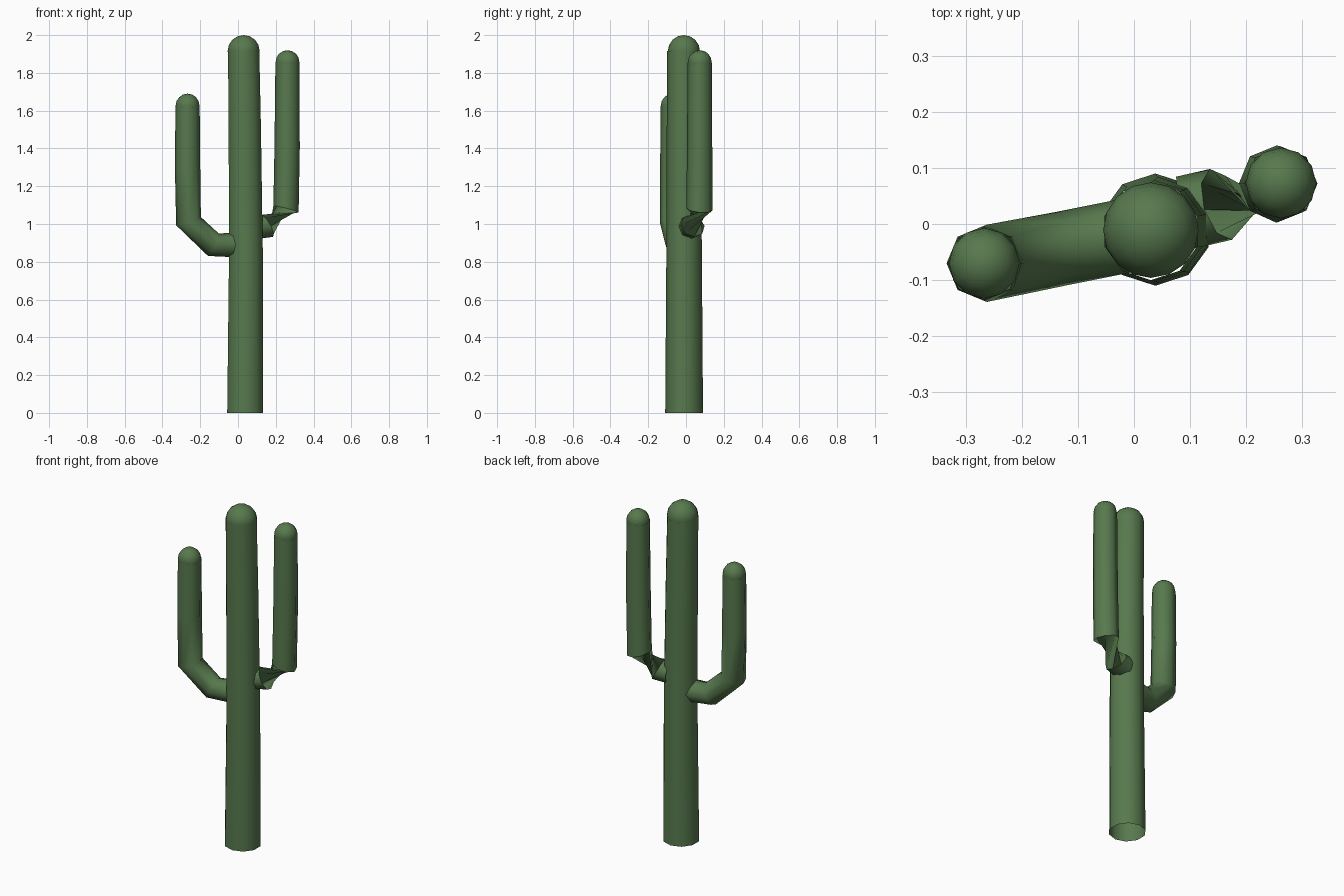
import bpy, bmesh, math
from mathutils import Vector

if "Cube" in bpy.data.objects:
    bpy.data.objects.remove(bpy.data.objects["Cube"])

green = bpy.data.materials.new("cactus_green")
green.diffuse_color = (0.095, 0.19, 0.075, 1)
green.use_nodes = True
green.node_tree.nodes["Principled BSDF"].inputs["Base Color"].default_value = green.diffuse_color


def finish(bm, name, angle):
    me = bpy.data.meshes.new(name)
    bm.to_mesh(me)
    bm.free()
    me.materials.append(green)
    ob = bpy.data.objects.new(name, me)
    bpy.context.collection.objects.link(ob)
    bpy.ops.object.select_all(action='DESELECT')
    ob.select_set(True)
    bpy.context.view_layer.objects.active = ob
    bpy.ops.object.shade_smooth_by_angle(angle=math.radians(angle))


def tube(name, path, sides, angle=50):
    """Open-ended tube through (x, y, z, radius) points."""
    bm = bmesh.new()
    pts = [Vector(p[:3]) for p in path]
    rings = []
    for i, p in enumerate(pts):
        t = (pts[min(i + 1, len(pts) - 1)] - pts[max(i - 1, 0)]).normalized()
        # steep sections use a different reference, which twists the right arm's elbow
        ref = Vector((1, 0, 0)) if t.z > 0.9 else Vector((0, 0, 1))
        u = t.cross(ref).normalized()
        v = u.cross(t)
        ring = []
        for k in range(sides):
            a = math.tau * k / sides
            ring.append(bm.verts.new(p + path[i][3] * (u * math.cos(a) + v * math.sin(a))))
        rings.append(ring)
    for a, b in zip(rings, rings[1:]):
        for k in range(sides):
            j = (k + 1) % sides
            bm.faces.new((a[j], a[k], b[k], b[j]))
    bmesh.ops.recalc_face_normals(bm, faces=bm.faces)
    finish(bm, name, angle)


def cap(name, center, r, segs):
    bm = bmesh.new()
    bmesh.ops.create_uvsphere(bm, u_segments=segs, v_segments=8, radius=r)
    bmesh.ops.translate(bm, verts=bm.verts, vec=center)
    finish(bm, name, 60)


# Trunk
tube("trunk", [(0.038, -0.01, 0, 0.1), (0.042, -0.01, 0.85, 0.094),
               (0.036, -0.012, 1.5, 0.09), (0.03, -0.013, 1.915, 0.087)], 10)
cap("trunk_cap", (0.03, -0.011, 1.915), 0.085, 16)

# Left arm
tube("left_arm", [(-0.015, -0.021, 0.89, 0.066), (-0.13, -0.044, 0.89, 0.066),
                  (-0.262, -0.07, 1.015, 0.069), (-0.267, -0.07, 1.3, 0.067),
                  (-0.267, -0.07, 1.625, 0.064)], 8)
cap("left_arm_cap", (-0.267, -0.07, 1.627), 0.063, 12)

# Right arm with pinched elbow
tube("right_arm", [(0.09, 0.02, 0.985, 0.066), (0.155, 0.035, 0.99, 0.066),
                   (0.254, 0.071, 1.078, 0.069), (0.26, 0.072, 1.4, 0.067),
                   (0.262, 0.073, 1.855, 0.064)], 8)
cap("right_arm_cap", (0.262, 0.073, 1.857), 0.063, 12)
